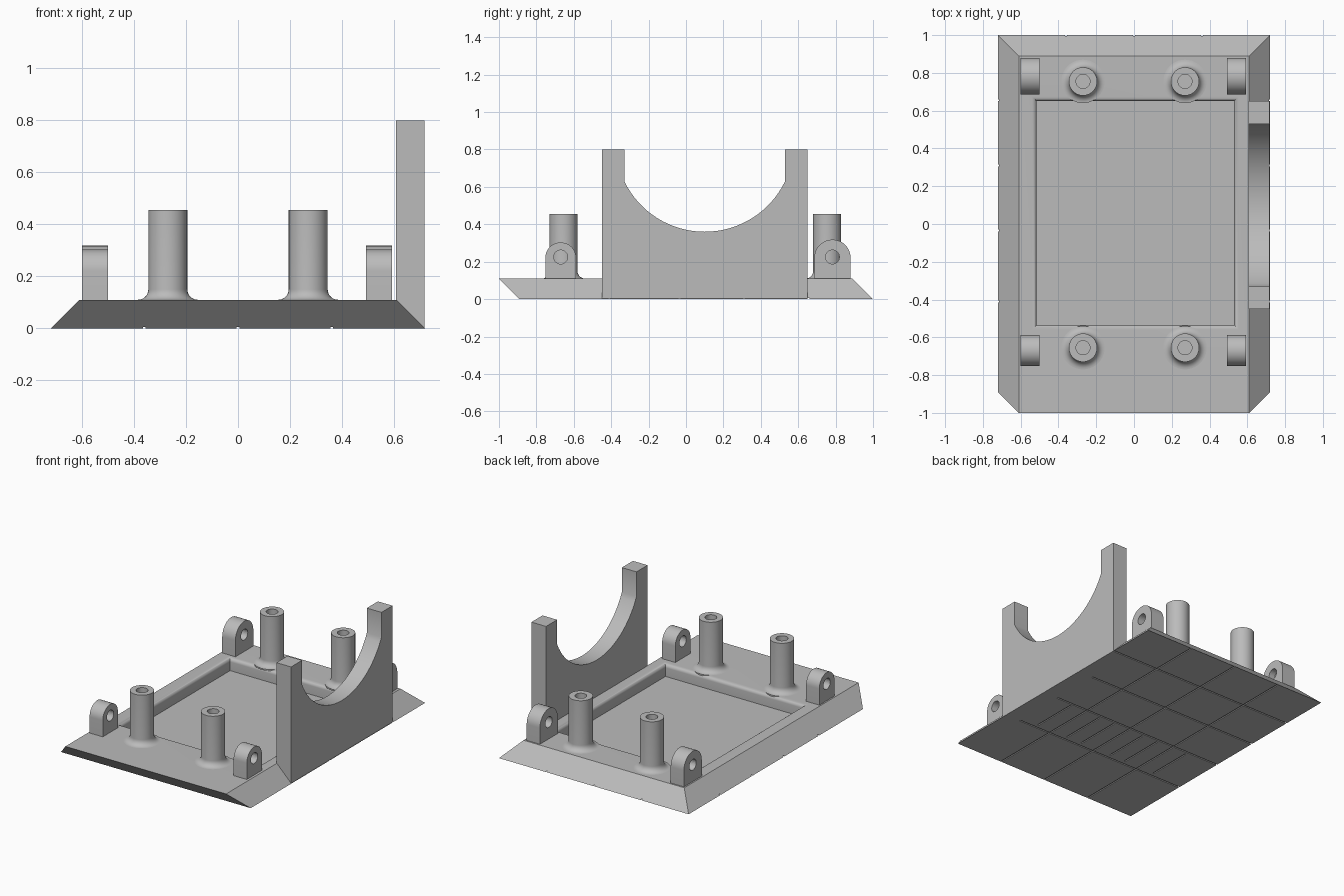
import bpy, bmesh
from math import sin, cos, pi, asin

cube = bpy.data.objects.get("Cube")
if cube:
    bpy.data.objects.remove(cube)

grey = bpy.data.materials.new("plain_grey")
grey.use_nodes = True
grey.diffuse_color = (0.5, 0.5, 0.5, 1)
grey.node_tree.nodes["Principled BSDF"].inputs["Base Color"].default_value = (0.5, 0.5, 0.5, 1)


def finish(bm, name, smooth=True, cutter=False):
    bmesh.ops.recalc_face_normals(bm, faces=bm.faces)
    mesh = bpy.data.meshes.new(name)
    bm.to_mesh(mesh)
    bm.free()
    mesh.materials.append(grey)
    ob = bpy.data.objects.new(name, mesh)
    bpy.context.collection.objects.link(ob)
    if cutter:
        ob.hide_render = True
        ob.display_type = 'WIRE'
        ob.hide_set(True)
    elif smooth:
        bpy.ops.object.select_all(action='DESELECT')
        ob.select_set(True)
        bpy.context.view_layer.objects.active = ob
        bpy.ops.object.shade_smooth_by_angle(angle=0.6)
    return ob


def loft(bm, rings):
    """Join rings of points with quads and cap both ends."""
    loops = [[bm.verts.new(p) for p in ring] for ring in rings]
    n = len(loops[0])
    for a, b in zip(loops, loops[1:]):
        for i in range(n):
            j = (i + 1) % n
            bm.faces.new((a[i], a[j], b[j], b[i]))
    bm.faces.new(loops[0])
    bm.faces.new(loops[-1])


def rect(x0, x1, y0, y1, z):
    return [(x0, y0, z), (x1, y0, z), (x1, y1, z), (x0, y1, z)]


def circle(x, y, r, z, n=40):
    return [(x + r * cos(2 * pi * i / n), y + r * sin(2 * pi * i / n), z) for i in range(n)]


def slab(bm, outline, x0, x1):
    """Extrude a y-z outline along x."""
    loft(bm, [[(x, y, z) for y, z in outline] for x in (x0, x1)])


def cut(ob, cutter):
    mod = ob.modifiers.new("cut", 'BOOLEAN')
    mod.operation = 'DIFFERENCE'
    mod.solver = 'EXACT'
    mod.object = cutter


TOP = 0.11

# Base plate: slanted sides, pocket with a rounded rim
bm = bmesh.new()
rings = [rect(-0.72, 0.72, -0.89, 1, 0), rect(-0.61, 0.61, -1, 0.89, TOP)]
R = 0.025
for i in range(7):
    a = pi / 2 * i / 6
    g = R * (1 - sin(a))
    rings.append(rect(-0.515 - g, 0.53 + g, -0.535 - g, 0.65 + g, TOP - R * (1 - cos(a))))
rings.append(rect(-0.515, 0.53, -0.535, 0.65, 0.025))
loft(bm, rings)
base = finish(bm, "base_plate")

# Thin grooves across the underside
D, W = 0.006, 0.005
bm = bmesh.new()
for x in (-0.36, 0, 0.36):
    loft(bm, [rect(x - W, x + W, -1.1, 1.1, z) for z in (-0.05, D)])
for x in (-0.48, -0.24, -0.12, 0.12, 0.24, 0.48):
    loft(bm, [rect(x - W, x + W, -0.38, -0.06, z) for z in (-0.05, D)])
cut(base, finish(bm, "lengthwise_groove_cutter", cutter=True))
bm = bmesh.new()
for y in (-0.41, -0.035, 0.31, 0.655):
    loft(bm, [rect(-0.8, 0.8, y - W, y + W, z) for z in (-0.05, D)])
cut(base, finish(bm, "crosswise_groove_cutter", cutter=True))

# Side cradle with a round notch
half, low, mid = 0.43, 0.36, 0.1
rad = 0.477
span = asin(half / rad)
outline = [(-0.45, 0), (-0.45, 0.8), (mid - half, 0.8)]
for i in range(33):
    a = -span + 2 * span * i / 32
    outline.append((mid + rad * sin(a), low + rad * (1 - cos(a))))
outline += [(mid + half, 0.8), (0.65, 0.8), (0.65, 0)]
bm = bmesh.new()
slab(bm, outline, 0.607, 0.718)
finish(bm, "side_cradle")

# Hollow posts with flared feet
F, PR, PH = 0.04, 0.075, 0.455
for row, y in (("front", -0.655), ("back", 0.755)):
    for side, x in (("right", -0.27), ("left", 0.27)):
        profile = [(PR + F, TOP - 0.01)]
        for i in range(9):
            a = pi / 2 * i / 8
            profile.append((PR + F * (1 - sin(a)), TOP + F * (1 - cos(a))))
        profile += [(PR, PH), (0.037, PH), (0.037, TOP + 0.02)]
        bm = bmesh.new()
        loft(bm, [circle(x, y, r, z) for r, z in profile])
        finish(bm, f"{row}_{side}_post")

# Round-topped lugs with pin holes
HZ, HR = 0.225, 0.037
for row, y, r in (("front", -0.67, 0.082), ("back", 0.783, 0.097)):
    arch = [(y + r * cos(pi * i / 24), 0.221 + r * sin(pi * i / 24)) for i in range(25)]
    arch = [(y + r, TOP - 0.01)] + arch + [(y - r, TOP - 0.01)]
    hole = [(p, q + HZ) for p, q, _ in circle(y, 0, HR, 0, 28)]
    for side, x0 in (("right", -0.6), ("left", 0.493)):
        bm = bmesh.new()
        slab(bm, arch, x0, x0 + 0.1)
        lug = finish(bm, f"{row}_{side}_lug")
        bm = bmesh.new()
        if side == "left":
            slab(bm, hole, x0 - 0.05, x0 + 0.15)
        else:
            slab(bm, hole, x0 - 0.05, x0 + 0.045)
            slab(bm, hole, x0 + 0.055, x0 + 0.15)
        cut(lug, finish(bm, f"{row}_{side}_pin_cutter", cutter=True))
